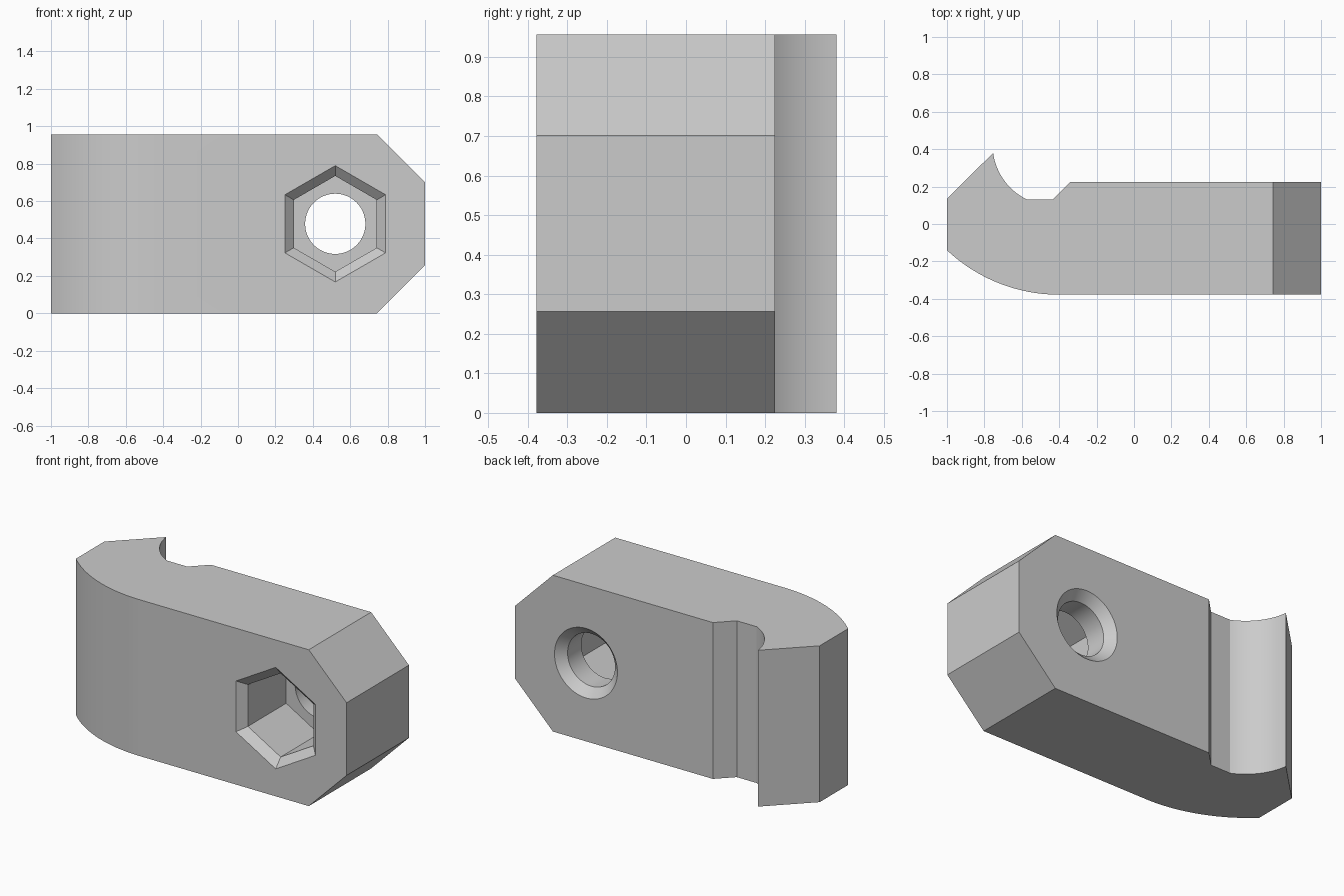
import bpy, bmesh, math
from mathutils import Vector

if "Cube" in bpy.data.objects:
    bpy.data.objects.remove(bpy.data.objects["Cube"])

HEIGHT = 0.957
FRONT, BACK = -0.378, 0.225
BORE_X, BORE_Z = 0.52, HEIGHT / 2

grey = bpy.data.materials.new("plain grey")
grey.diffuse_color = (0.6, 0.6, 0.6, 1)
grey.use_nodes = True
grey.node_tree.nodes["Principled BSDF"].inputs["Base Color"].default_value = grey.diffuse_color


def arc(center, start, end, steps):
    """Points on a circle from start to end, with the radius blended between them."""
    c, a, b = Vector(center), Vector(start) - Vector(center), Vector(end) - Vector(center)
    a0, a1 = math.atan2(a.y, a.x), math.atan2(b.y, b.x)
    if a1 - a0 > math.pi:
        a1 -= 2 * math.pi
    if a0 - a1 > math.pi:
        a1 += 2 * math.pi
    pts = []
    for i in range(steps + 1):
        t = i / steps
        ang, r = a0 + (a1 - a0) * t, a.length + (b.length - a.length) * t
        pts.append((c.x + r * math.cos(ang), c.y + r * math.sin(ang)))
    return pts


def make_object(name, bm):
    bmesh.ops.recalc_face_normals(bm, faces=bm.faces)
    mesh = bpy.data.meshes.new(name)
    bm.to_mesh(mesh)
    bm.free()
    mesh.materials.append(grey)
    obj = bpy.data.objects.new(name, mesh)
    bpy.context.collection.objects.link(obj)
    return obj


def bore_cutter(name, sides, sections):
    """Loft of regular polygons along y; sections are (y, radius)."""
    bm = bmesh.new()
    rings = []
    for y, r in sections:
        ring = []
        for i in range(sides):
            a = math.pi / 2 + 2 * math.pi * i / sides
            ring.append(bm.verts.new((BORE_X + r * math.cos(a), y, BORE_Z + r * math.sin(a))))
        rings.append(ring)
    for lo, hi in zip(rings, rings[1:]):
        for i in range(sides):
            j = (i + 1) % sides
            bm.faces.new((lo[i], lo[j], hi[j], hi[i]))
    bm.faces.new(rings[0])
    bm.faces.new(rings[-1])
    return make_object(name, bm)


# Clamp body: top profile with curved nose and hooked jaw, extruded upwards
profile = arc((-0.4, FRONT + 0.875), (-1, -0.14), (-0.4, FRONT), 24)
profile += [(1, FRONT), (1, BACK), (-0.34, BACK), (-0.435, 0.13)]
profile += arc((-0.43, 0.42), (-0.57, 0.13), (-0.753, 0.38), 24)
profile += [(-1, 0.135)]
bm = bmesh.new()
base = bm.faces.new([bm.verts.new((x, y, 0)) for x, y in profile])
ext = bmesh.ops.extrude_face_region(bm, geom=[base])
bmesh.ops.translate(bm, vec=(0, 0, HEIGHT),
                    verts=[v for v in ext["geom"] if isinstance(v, bmesh.types.BMVert)])

# Bevelled corners at the right end
for z, sign in ((0.256, -1), (HEIGHT - 0.256, 1)):
    geom = bm.verts[:] + bm.edges[:] + bm.faces[:]
    cut = bmesh.ops.bisect_plane(bm, geom=geom, plane_co=(1, 0, z),
                                 plane_no=(0.256, 0, sign * 0.256), clear_outer=True)
    edges = [e for e in cut["geom_cut"] if isinstance(e, bmesh.types.BMEdge)]
    bmesh.ops.holes_fill(bm, edges=edges)
body = make_object("clamp_body", bm)

# Hexagonal nut pocket with chamfered mouth, and round bore with countersink
cutters = [
    bore_cutter("nut_pocket_cutter", 6,
                [(FRONT - 0.05, 0.368), (FRONT + 0.048, 0.256), (0.04, 0.256)]),
    bore_cutter("bolt_hole_cutter", 64,
                [(0.0, 0.161), (BACK - 0.052, 0.161), (BACK + 0.05, 0.263)]),
]
bpy.context.view_layer.objects.active = body
body.select_set(True)
for cutter in cutters:
    mod = body.modifiers.new(cutter.name, "BOOLEAN")
    mod.operation, mod.solver, mod.object = "DIFFERENCE", "EXACT", cutter
    bpy.ops.object.modifier_apply(modifier=mod.name)
    bpy.data.objects.remove(cutter)

bpy.ops.object.shade_smooth_by_angle(angle=math.radians(20))
